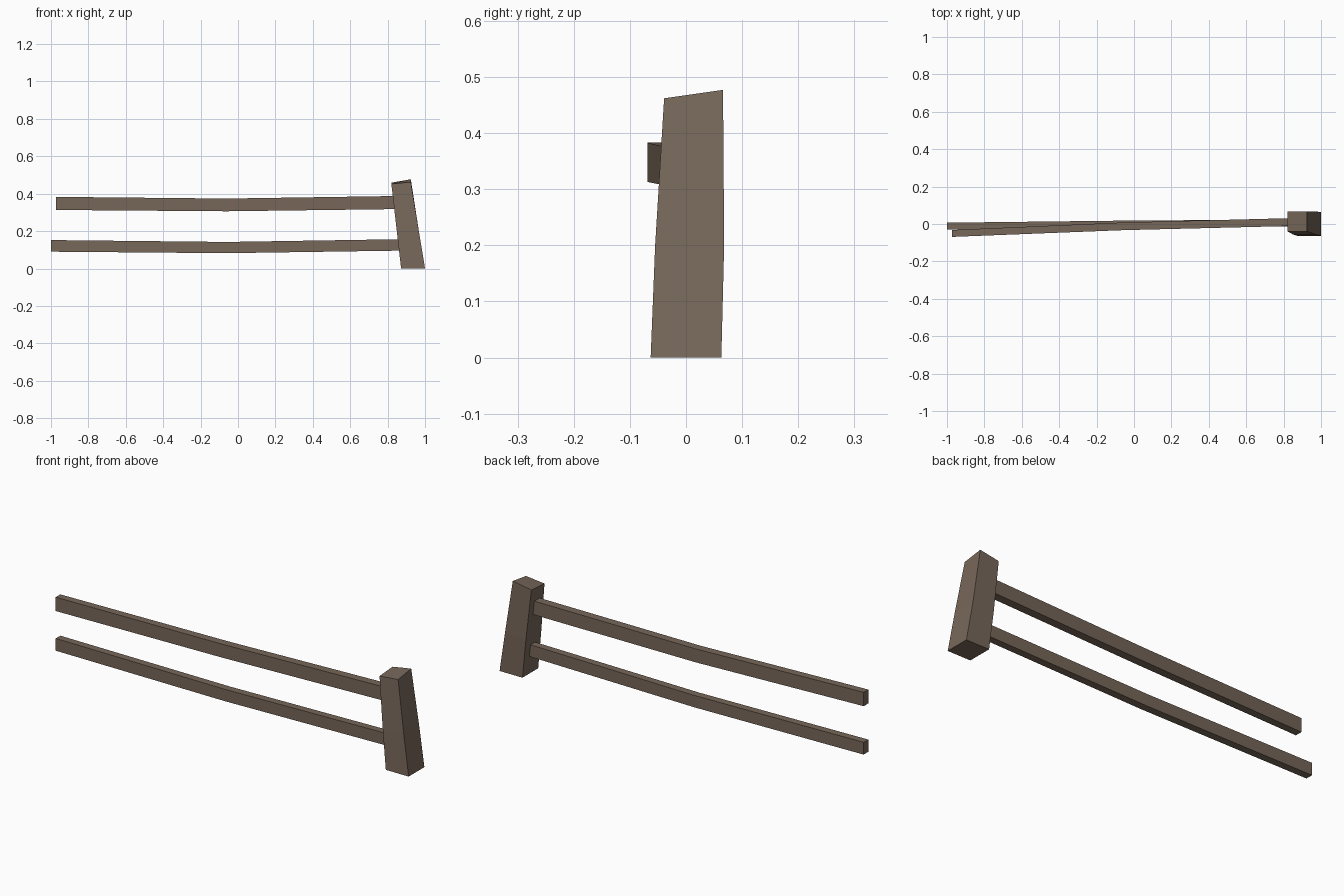
import bpy, bmesh

if "Cube" in bpy.data.objects:
    bpy.data.objects.remove(bpy.data.objects["Cube"])

wood = bpy.data.materials.new("weathered brown wood")
wood.diffuse_color = (0.185, 0.135, 0.10, 1)
wood.use_nodes = True
wood.node_tree.nodes["Principled BSDF"].inputs["Base Color"].default_value = wood.diffuse_color


def loft(name, rings):
    """Skin a run of four-cornered sections and cap both ends."""
    bm = bmesh.new()
    loops = [[bm.verts.new(p) for p in ring] for ring in rings]
    for a, b in zip(loops, loops[1:]):
        for i in range(4):
            j = (i + 1) % 4
            bm.faces.new((a[i], a[j], b[j], b[i]))
    bm.faces.new(loops[0])
    bm.faces.new(loops[-1])
    bmesh.ops.recalc_face_normals(bm, faces=bm.faces)
    mesh = bpy.data.meshes.new(name)
    bm.to_mesh(mesh)
    bm.free()
    mesh.materials.append(wood)
    obj = bpy.data.objects.new(name, mesh)
    bpy.context.collection.objects.link(obj)


def rail(name, sections):
    """Sections: x, front y, back y, bottom z, top z."""
    loft(name, [[(x, y0, z0), (x, y1, z0), (x, y1, z1), (x, y0, z1)]
                for x, y0, y1, z0, z1 in sections])


# Leaning, tapered post with a slanted top
loft("post", [
    [(0.872, -0.063, 0), (1.0, -0.063, 0), (1.0, 0.063, 0), (0.872, 0.063, 0)],
    [(0.849, -0.055, 0.20), (0.967, -0.055, 0.20),
     (0.967, 0.068, 0.20), (0.849, 0.068, 0.20)],
    [(0.820, -0.039, 0.452), (0.924, -0.039, 0.462),
     (0.924, 0.066, 0.477), (0.820, 0.066, 0.459)],
])

# Two slightly sagging rails, running into the post
rail("upper_rail", [(-0.973, -0.069, -0.032, 0.313, 0.383),
                    (-0.06, -0.033, 0.008, 0.306, 0.374),
                    (0.87, -0.010, 0.032, 0.318, 0.388)])
rail("lower_rail", [(-1.0, -0.030, 0.007, 0.090, 0.152),
                    (-0.06, -0.020, 0.018, 0.082, 0.142),
                    (0.89, -0.012, 0.024, 0.096, 0.157)])
